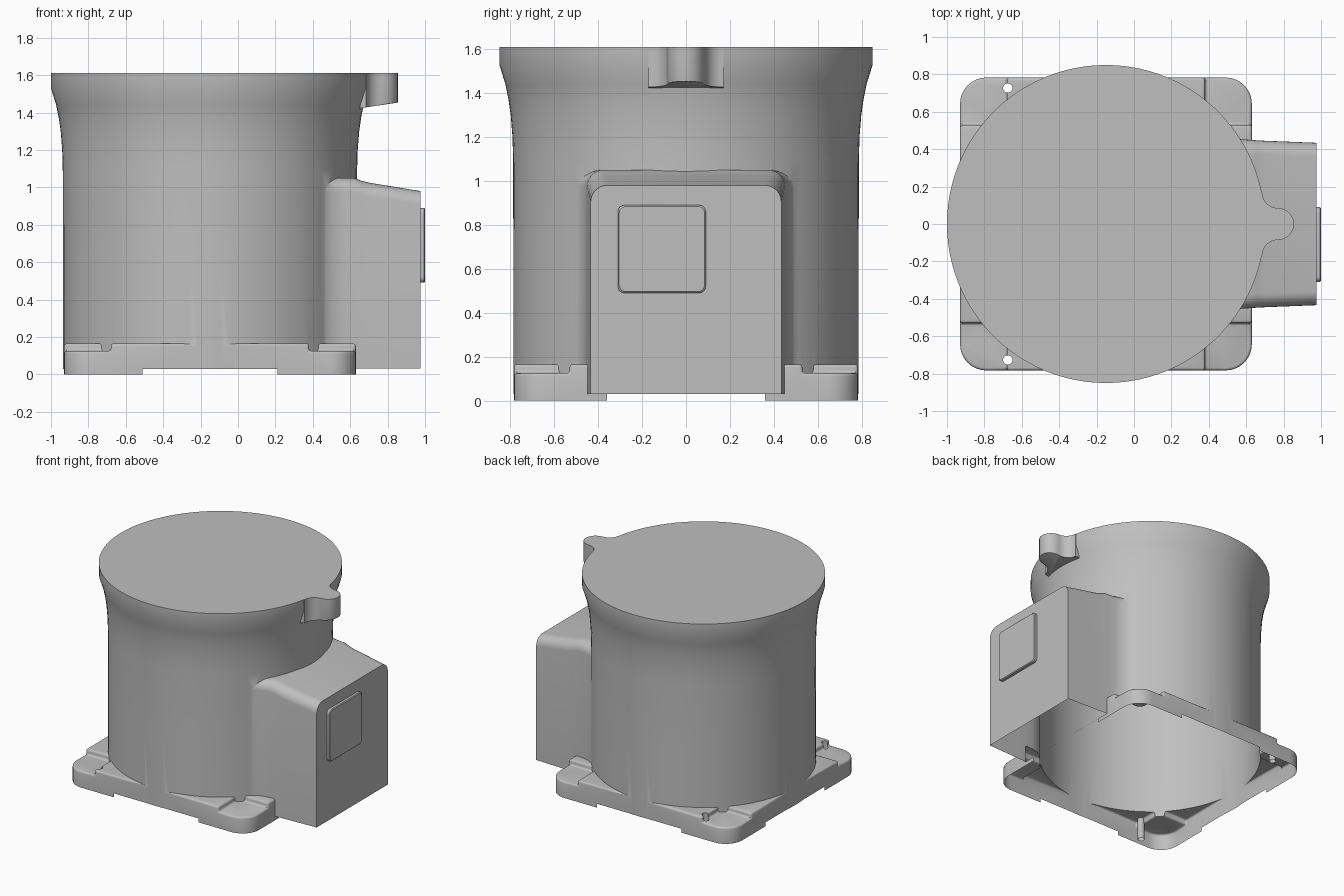
import bpy, bmesh, math
from mathutils import Vector

if "Cube" in bpy.data.objects:
    bpy.data.objects.remove(bpy.data.objects["Cube"], do_unlink=True)

grey = bpy.data.materials.new("cast_metal_grey")
grey.use_nodes = True
colour = (0.52, 0.52, 0.52, 1)
grey.diffuse_color = colour
grey.node_tree.nodes["Principled BSDF"].inputs["Base Color"].default_value = colour

CX = -0.15  # axis of the round housing


def loft(name, rings):
    """Closed solid skinned through rings of equal point count."""
    bm = bmesh.new()
    rows = [[bm.verts.new(p) for p in ring] for ring in rings]
    n = len(rows[0])
    for a, b in zip(rows, rows[1:]):
        for i in range(n):
            bm.faces.new((a[i], a[(i + 1) % n], b[(i + 1) % n], b[i]))
    bm.faces.new(rows[0])
    bm.faces.new(rows[-1])
    bmesh.ops.recalc_face_normals(bm, faces=bm.faces[:])
    mesh = bpy.data.meshes.new(name)
    bm.to_mesh(mesh)
    bm.free()
    mesh.materials.append(grey)
    obj = bpy.data.objects.new(name, mesh)
    bpy.context.collection.objects.link(obj)
    return obj


def arc(cx, cy, r, start, end, steps):
    return [(cx + r * math.cos(math.radians(start + (end - start) * i / steps)),
             cy + r * math.sin(math.radians(start + (end - start) * i / steps)))
            for i in range(steps + 1)]


def rounded_rect(x0, x1, y0, y1, r, steps=6):
    return (arc(x1 - r, y1 - r, r, 0, 90, steps) + arc(x0 + r, y1 - r, r, 90, 180, steps)
            + arc(x0 + r, y0 + r, r, 180, 270, steps) + arc(x1 - r, y0 + r, r, 270, 360, steps))


def flat(outline, z):
    return [(x, y, z) for x, y in outline]


def prism(name, outline, z0, z1):
    return loft(name, [flat(outline, z0), flat(outline, z1)])


def block(name, x0, x1, y0, y1, z0, z1):
    return prism(name, [(x0, y0), (x1, y0), (x1, y1), (x0, y1)], z0, z1)


def combine(target, other, operation):
    other.hide_render = True
    mod = target.modifiers.new(operation.lower(), 'BOOLEAN')
    mod.operation, mod.object, mod.solver = operation, other, 'EXACT'
    bpy.context.view_layer.objects.active = target
    bpy.ops.object.modifier_apply(modifier=mod.name)
    bpy.data.objects.remove(other, do_unlink=True)


def soften(obj, width, segments, rule):
    """Round the sharp edges whose two ends satisfy the rule."""
    bm = bmesh.new()
    bm.from_mesh(obj.data)
    edges = [e for e in bm.edges if len(e.link_faces) == 2
             and e.calc_face_angle() > 0.7 and all(rule(v.co) for v in e.verts)]
    bmesh.ops.bevel(bm, geom=edges, offset=width, segments=segments,
                    profile=0.5, affect='EDGES', clamp_overlap=True)
    bm.to_mesh(obj.data)
    bm.free()


# Mounting flange with a lowered pad at each corner
flange = prism("mounting_flange", rounded_rect(-0.93, 0.63, -0.783, 0.783, 0.14, 8), 0, 0.165)
for sx in (-1, 1):
    for sy in (-1, 1):
        xs = sorted((CX + sx * 0.53, CX + sx))
        ys = sorted((sy * 0.53, sy))
        combine(flange, block("pad_cutter", *xs, *ys, 0.125, 0.4), 'DIFFERENCE')
soften(flange, 0.014, 3, lambda co: co.z > 0.1)

# Round housing, flared to the rim
profile = [(0.786, 0), (0.786, 0.6), (0.787, 1.1), (0.79, 1.2), (0.798, 1.3), (0.808, 1.37),
           (0.822, 1.44), (0.85, 1.53), (0.85, 1.61)]
body = loft("base_housing", [flat(arc(CX, 0, r, 0, 356.25, 95), z) for r, z in profile])

# Connector box: rounded top, sloping up and widening into the housing
sections = [(0.40, 0.545, 1.05), (0.44, 0.51, 1.05), (0.47, 0.487, 1.05), (0.51, 0.466, 1.05),
            (0.56, 0.454, 1.05), (0.62, 0.45, 1.05), (0.66, 0.447, 1.035),
            (0.70, 0.445, 1.025), (0.975, 0.434, 0.98)]
rings = []
for x, half, top in sections:
    r = 0.075
    outline = ([(half, 0.031)] + arc(half - r, top - r, r, 0, 90, 7)
               + arc(r - half, top - r, r, 90, 180, 7) + [(-half, 0.031)])
    rings.append([(x, y, z) for y, z in outline])
box = loft("connector_box", rings)

# Rim lug: round end with filleted roots
half_lug = [(0.5, 0.17)] + arc(0.77, 0.17, 0.085, 180, 270, 8)
lug_outline = (half_lug + arc(0.77, 0, 0.085, 90, -90, 12)[1:-1]
               + [(x, -y) for x, y in reversed(half_lug)])
lug = loft("rim_lug", [[(x, y, 1.43 + 0.15 * (x - 0.7)) for x, y in lug_outline],
                       flat(lug_outline, 1.61)])
soften(lug, 0.025, 3, lambda co: co.z < 1.5 and co.x > 0.75)

for part in (box, lug, flange):
    combine(body, part, 'UNION')

# Locating pin holes
for sy in (-1, 1):
    hole = prism("pin_hole_cutter", arc(-0.675, sy * 0.727, 0.025, 0, 345, 23), -0.1, 0.5)
    combine(body, hole, 'DIFFERENCE')

# Clearance between the feet, on all four sides
combine(body, block("foot_cutter", -0.51, 0.21, -1, 1, -0.2, 0.03), 'DIFFERENCE')
combine(body, block("foot_cutter", -1.2, 1.2, -0.36, 0.36, -0.2, 0.03), 'DIFFERENCE')

# Open the underside so the casting is a hollow shell
bm = bmesh.new()
bm.from_mesh(body.data)
under = [f for f in bm.faces if all(v.co.z < 0.035 for v in f.verts)]
bmesh.ops.delete(bm, geom=under, context='FACES')
bm.to_mesh(body.data)
bm.free()

# Cover plate on the connector box
cover = [(0.97, 0), (0.994, 0), (1.0, 0.006)]
plate = loft("cover_plate", [[(x, y, z) for y, z in rounded_rect(
    -0.31 + inset, 0.09 - inset, 0.49 + inset, 0.89 - inset, 0.03)] for x, inset in cover])

for obj in (body, plate):
    bpy.ops.object.select_all(action='DESELECT')
    obj.select_set(True)
    bpy.context.view_layer.objects.active = obj
    bpy.ops.object.shade_smooth_by_angle(angle=math.radians(32))
